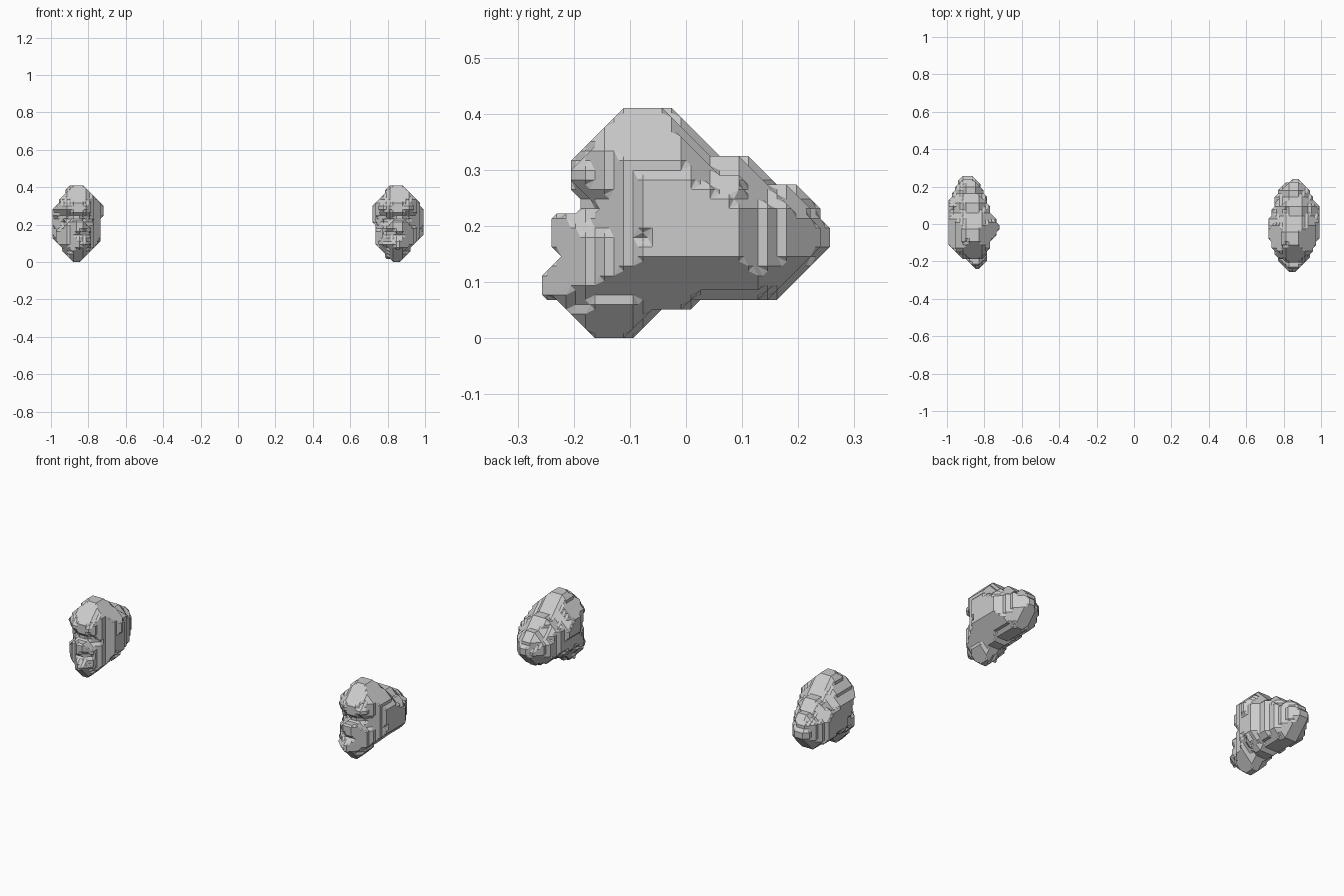
import bpy, bmesh
from itertools import product
from mathutils import Vector, noise

CELL = 2 / 117           # size of one voxel
INNER = 1 - 16.5 * CELL  # x of the inner side of each lump

# Outlines in voxel units: u runs outward, y to the back, z up
SIDE = [(-6, 24), (-2, 24), (3, 19), (6, 19), (9, 16), (11, 16), (13, 14), (14, 11), (14, 9), (9, 4),
        (1, 4), (0, 3), (-3, 3), (-7, 0), (-9, 0), (-12, 3), (-14, 4), (-15, 5), (-15, 6),
        (-13, 8), (-13, 9), (-14, 10), (-14, 13), (-11, 13), (-10, 14), (-12, 16), (-12, 18),
        (-9, 22)]
LEFT_FRONT = [(6, 24), (10, 24), (15, 18), (16.5, 16), (16.5, 9), (12, 4), (9, 0), (6, 0), (3, 2),
              (1, 5), (1, 11), (0, 14), (0, 17), (4, 22)]
LEFT_TOP = [(6, 14), (10, 14), (13, 10), (16.5, 4), (16.5, -3), (13, -10), (9, -15), (6, -15),
            (3, -12), (1, -6), (0, -3), (0, 0), (2, 6), (3, 12)]
RIGHT_FRONT = [(7, 24), (11, 24), (14, 19), (16.5, 16), (16.5, 8), (13, 4), (12, 0), (8, 0),
               (6, 2), (2, 5), (1, 7), (1, 14), (0, 15), (0, 17), (4, 21)]
RIGHT_TOP = [(8, 14), (12, 14), (15, 8), (16.5, 4), (16.5, -8), (11, -12), (8, -15), (5, -15),
             (3, -7), (0, -2), (3, 3), (5, 9)]


def edges_of(outline):
    return zip(outline, outline[1:] + outline[:1])


def in_outline(p, q, outline):
    inside = False
    for (a, b), (c, d) in edges_of(outline):
        if (b > q) != (d > q) and p < a + (q - b) * (c - a) / (d - b):
            inside = not inside
    return inside


def rim_distance(p, q, outline):
    """Distance from a point to the nearest edge of an outline."""
    point, best = Vector((p, q)), 99
    for a, b in edges_of(outline):
        a, b = Vector(a), Vector(b)
        t = (point - a).dot(b - a) / (b - a).length_squared
        best = min(best, (point - a.lerp(b, min(max(t, 0), 1))).length)
    return best


def half_thickness(y, z):
    """Lens section: thin at the rim, rounder over the dome, tapered at the tail."""
    dome = min(max((4 - y) / 6, 0), 1) * min(max((z - 11) / 4, 0), 1)
    tail = min(max((y - 6) / 4, 0), 1)
    rise = 1 - min(rim_distance(y, z, SIDE) / (6.5 - dome), 1)
    rim = 2 - .8 * tail
    half = rim + (8.5 - rim) * (1 - rise ** (1.7 + .5 * dome - .3 * tail))
    if y < -3 and z < 10 - .55 * (y + 3):  # lower lobe steps in below the dome
        half -= min(1, half / 5)
    return half


def solid_voxels(front, top, tilt):
    solid = set()
    for j, k in product(range(-17, 17), range(26)):
        y, z = j + .5, k + .5
        if not in_outline(y, z, SIDE):
            continue
        half, middle = half_thickness(y, z), 8.2 + tilt * max(y, -1)
        for i in range(18):
            u = i + .5
            bump = .7 * noise.noise(Vector((u, y, z)) / 3.3)
            if abs(u - middle) < half + bump and in_outline(u, z, front) and in_outline(u, y, top):
                solid.add((i, j, k))
    return solid


def cube_faces():
    """Corner cycles of the six sides of a unit cube, seen from outside."""
    for axis, side in product(range(3), (0, 1)):
        cycle = []
        for a, b in ((0, 0), (1, 0), (1, 1), (0, 1)):
            corner = [side] * 3
            corner[(axis + 1) % 3], corner[(axis + 2) % 3] = a, b
            cycle.append(tuple(corner))
        yield cycle if side else cycle[::-1]


FACES = list(cube_faces())


def cell_loops(base, solid):
    """Closed loops that separate full from empty corners in one cell."""
    follow = {}
    for cycle in FACES:
        pts = [tuple(b + c for b, c in zip(base, corner)) for corner in cycle]
        full = [p in solid for p in pts]
        mid = [tuple(a + b for a, b in zip(pts[n], pts[(n + 1) % 4])) for n in range(4)]
        for n in range(4):
            if not full[n] and full[(n + 1) % 4]:
                m = (n + 1) % 4
                while full[(m + 1) % 4]:
                    m = (m + 1) % 4
                follow[mid[n]] = mid[m]
    while follow:
        start, point = follow.popitem()
        loop = [start]
        while point != start:
            loop.append(point)
            point = follow.pop(point)
        yield loop


def build_lump(name, sign, shift, solid, material):
    bm = bmesh.new()
    verts = {}
    cells = {tuple(c - o for c, o in zip(s, off)) for s in solid for off in product((0, 1), repeat=3)}
    for base in sorted(cells):
        for loop in cell_loops(base, solid):
            for key in loop:
                if key not in verts:
                    u, y, z = ((c + 1) / 2 * CELL for c in key)
                    verts[key] = bm.verts.new(Vector((sign * (INNER + u), y + shift * CELL, z)))
            bm.faces.new([verts[key] for key in loop])
    bmesh.ops.recalc_face_normals(bm, faces=bm.faces)
    # Merge level areas into single flat facets
    bmesh.ops.triangulate(bm, faces=bm.faces)
    bmesh.ops.dissolve_limit(bm, angle_limit=.01, verts=bm.verts, edges=bm.edges)
    mesh = bpy.data.meshes.new(name)
    bm.to_mesh(mesh)
    bm.free()
    mesh.materials.append(material)
    bpy.context.collection.objects.link(bpy.data.objects.new(name, mesh))


if "Cube" in bpy.data.objects:
    bpy.data.objects.remove(bpy.data.objects["Cube"])

grey = bpy.data.materials.new("light_grey")
grey.use_nodes = True
grey.diffuse_color = (.6, .6, .6, 1)
grey.node_tree.nodes["Principled BSDF"].inputs["Base Color"].default_value = (.6, .6, .6, 1)

build_lump("left_lump", 1, 0, solid_voxels(LEFT_FRONT, LEFT_TOP, .03), grey)
build_lump("right_lump", -1, 1, solid_voxels(RIGHT_FRONT, RIGHT_TOP, .13), grey)
